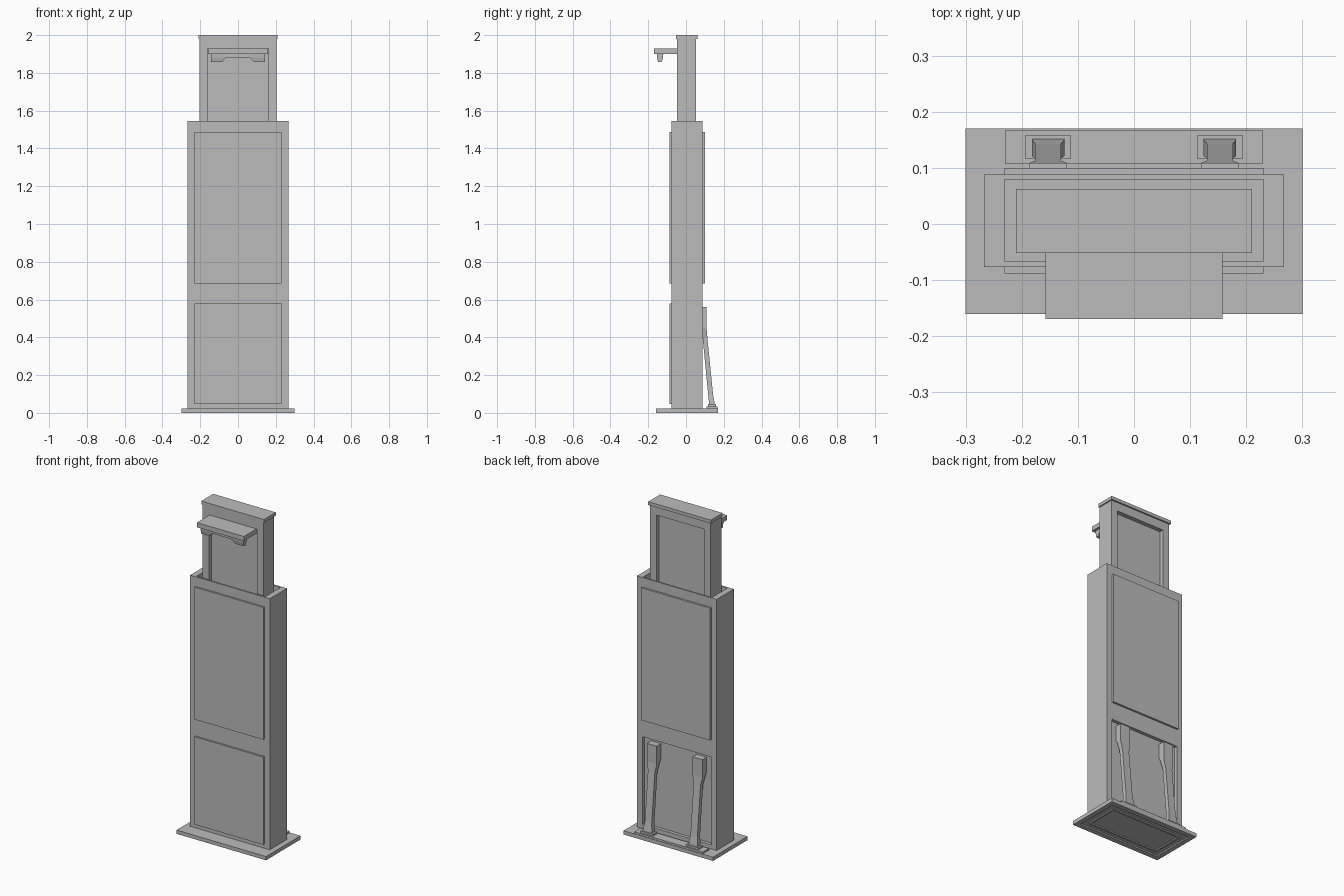
import bpy
import bmesh

old = bpy.data.objects.get("Cube")
if old:
    bpy.data.objects.remove(old, do_unlink=True)

grey = bpy.data.materials.new("plain grey")
grey.use_nodes = True
GREY = (0.5, 0.5, 0.5, 1)
grey.diffuse_color = GREY
for node in grey.node_tree.nodes:
    if node.type == 'BSDF_PRINCIPLED':
        node.inputs["Base Color"].default_value = GREY
        node.inputs["Roughness"].default_value = 0.7


def finish(name, bm):
    bmesh.ops.recalc_face_normals(bm, faces=bm.faces)
    mesh = bpy.data.meshes.new(name)
    bm.to_mesh(mesh)
    bm.free()
    mesh.materials.append(grey)
    obj = bpy.data.objects.new(name, mesh)
    bpy.context.scene.collection.objects.link(obj)
    return obj


def loft(name, sections):
    """Stack rectangles (z, x0, x1, y0, y1) into a closed solid."""
    bm = bmesh.new()
    rings = [[bm.verts.new(p) for p in
              ((x0, y0, z), (x1, y0, z), (x1, y1, z), (x0, y1, z))]
             for z, x0, x1, y0, y1 in sections]
    bm.faces.new(rings[0])
    bm.faces.new(rings[-1])
    for a, b in zip(rings, rings[1:]):
        for i in range(4):
            j = (i + 1) % 4
            bm.faces.new((a[i], a[j], b[j], b[i]))
    return finish(name, bm)


def box(name, half, y0, y1, z0, z1, cx=0):
    return loft(name, [(z, cx - half, cx + half, y0, y1) for z in (z0, z1)])


def cut(obj, *args):
    """Subtract a box and discard the cutter."""
    cutter = box("cutter", *args)
    cutter.hide_render = True
    mod = obj.modifiers.new("cut", 'BOOLEAN')
    mod.operation = 'DIFFERENCE'
    mod.solver = 'EXACT'
    mod.object = cutter
    with bpy.context.temp_override(object=obj, active_object=obj):
        bpy.ops.object.modifier_apply(modifier=mod.name)
    bpy.data.objects.remove(cutter, do_unlink=True)


# Base plate with a shallow hollow and rim underneath
base = box("base_plate", 0.30, -0.16, 0.17, 0, 0.023)
cut(base, 0.27, -0.13, 0.14, -0.02, 0.008)
rim = box("underside_rim", 0.24, -0.10, 0.11, 0.001, 0.01)
cut(rim, 0.228, -0.088, 0.098, -0.02, 0.03)

# Main cabinet with open top and rear lower recess
body = box("cabinet", 0.267, -0.077, 0.088, 0.02, 1.545)
cut(body, 0.231, -0.066, 0.079, 1.445, 1.6)
cut(body, 0.231, 0.068, 0.12, 0.048, 0.58)

# Raised panels
box("front_upper_panel", 0.231, -0.088, -0.07, 0.685, 1.487)
box("front_lower_panel", 0.231, -0.088, -0.07, 0.048, 0.58)
box("rear_upper_panel", 0.231, 0.08, 0.10, 0.685, 1.487)

# Upper column, recessed on both faces, with its cap
column = box("upper_column", 0.203, -0.048, 0.053, 1.445, 1.985)
cut(column, 0.162, -0.1, -0.022, 1.4, 1.928)
cut(column, 0.162, 0.027, 0.1, 1.4, 1.928)
box("column_cap", 0.21, -0.052, 0.062, 1.98, 2.0)

# Front shelf and the arched bracket below it
box("shelf", 0.158, -0.169, -0.02, 1.9, 1.928)
box("bracket_bar", 0.143, -0.152, -0.122, 1.88, 1.902)
for side, label in ((1, "left"), (-1, "right")):
    inner_top, inner_low, outer = 0.065, 0.085, 0.143
    loft(label + "_bracket_foot", [
        (z, *sorted((side * inner, side * outer)), y0, y1)
        for z, inner, y0, y1 in ((1.857, inner_low, -0.148, -0.13),
                                 (1.88, inner_top, -0.153, -0.122),
                                 (1.902, inner_top, -0.155, -0.12))])

# Rear support: strip, foot pads and sloping legs
box("rear_foot_strip", 0.23, 0.108, 0.167, 0.02, 0.034)
for side, label in ((1, "left"), (-1, "right")):
    cx = side * 0.153
    box(label + "_foot_pad", 0.041, 0.117, 0.158, 0.03, 0.046, cx)
    loft(label + "_leg", [
        (z, cx - w, cx + w, y0, y1) for z, w, y0, y1 in (
            (0.044, 0.029, 0.122, 0.152),
            (0.06, 0.029, 0.121, 0.15),
            (0.10, 0.023, 0.117, 0.143),
            (0.40, 0.023, 0.088, 0.113),
            (0.45, 0.033, 0.08, 0.109),
            (0.47, 0.033, 0.068, 0.109),
            (0.56, 0.033, 0.066, 0.109))])
